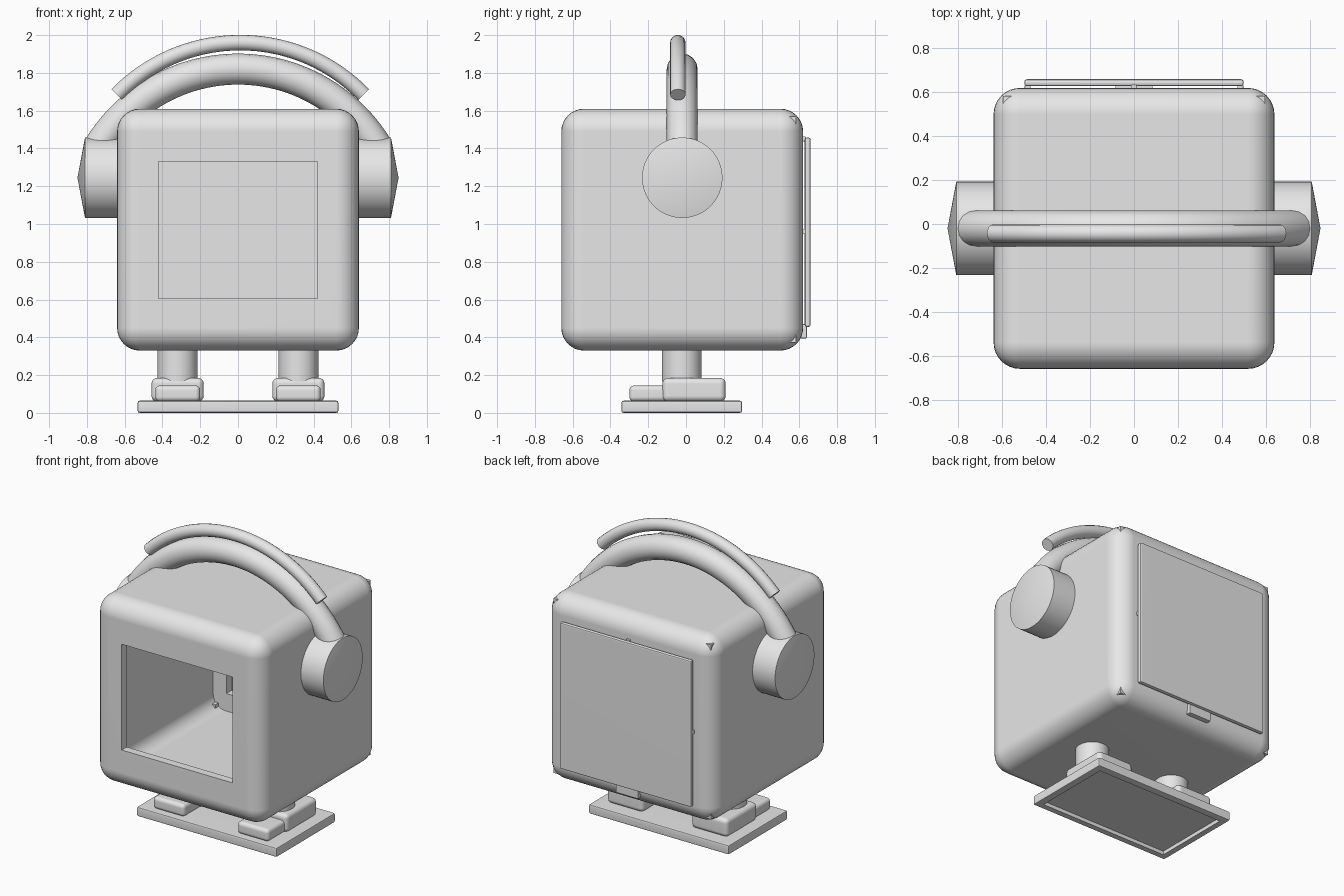
import bpy, bmesh, math
from mathutils import Matrix, Vector

cube = bpy.data.objects.get("Cube")
if cube:
    bpy.data.objects.remove(cube)

GREY = (0.8, 0.8, 0.8, 1)
grey = bpy.data.materials.new("plain_grey")
grey.use_nodes = True
grey.diffuse_color = GREY
grey.node_tree.nodes["Principled BSDF"].inputs["Base Color"].default_value = GREY


def select(obj):
    bpy.ops.object.select_all(action='DESELECT')
    obj.select_set(True)
    bpy.context.view_layer.objects.active = obj


def add_object(name, bm):
    mesh = bpy.data.meshes.new(name)
    bmesh.ops.recalc_face_normals(bm, faces=bm.faces)
    bm.to_mesh(mesh)
    bm.free()
    mesh.materials.append(grey)
    obj = bpy.data.objects.new(name, mesh)
    bpy.context.collection.objects.link(obj)
    return obj


def smooth(obj, weighted=False):
    select(obj)
    bpy.ops.object.shade_smooth_by_angle(angle=math.radians(35))
    if weighted:
        mod = obj.modifiers.new("even_shading", 'WEIGHTED_NORMAL')
        mod.keep_sharp = True


def box(name, x, y, z, radius=0, segments=4, along=None):
    """Box from ranges; along limits the rounding to edges on one axis."""
    bm = bmesh.new()
    bmesh.ops.create_cube(bm, size=1)
    for v in bm.verts:
        v.co = Vector([r[0] if c < 0 else r[1] for c, r in zip(v.co, (x, y, z))])
    if radius:
        edges = [e for e in bm.edges if along is None or
                 abs((e.verts[0].co - e.verts[1].co).normalized()[along]) > 0.9]
        bmesh.ops.bevel(bm, geom=edges, offset=radius, segments=segments,
                        profile=0.5, affect='EDGES')
    return add_object(name, bm)


def cut(obj, cutter):
    mod = obj.modifiers.new("cut", 'BOOLEAN')
    mod.operation = 'DIFFERENCE'
    mod.solver = 'EXACT'
    mod.object = cutter
    select(obj)
    bpy.ops.object.modifier_apply(modifier=mod.name)
    bpy.data.objects.remove(cutter)


def cylinder(name, radius, depth, matrix, tip=0, segments=48):
    """Cylinder along local z, its top optionally raised to a shallow point."""
    bm = bmesh.new()
    bmesh.ops.create_cone(bm, cap_ends=True, segments=segments,
                          radius1=radius, radius2=radius, depth=depth)
    if tip:
        top = [f for f in bm.faces if f.normal.z > 0.9]
        centre = bmesh.ops.poke(bm, faces=top)["verts"][0]
        centre.co.z += tip
    bm.transform(matrix)
    obj = add_object(name, bm)
    smooth(obj)
    return obj


def arch(name, centre, radius, half_angle, thickness, steps=48):
    """Round tube bent along an arc in the xz plane."""
    curve = bpy.data.curves.new(name, 'CURVE')
    curve.dimensions = '3D'
    curve.bevel_depth = thickness
    curve.bevel_resolution = 6
    curve.use_fill_caps = True
    line = curve.splines.new('POLY')
    line.points.add(steps)
    for i, p in enumerate(line.points):
        a = math.radians(half_angle) * (2 * i / steps - 1)
        p.co = (centre[0] + radius * math.sin(a), centre[1],
                centre[2] + radius * math.cos(a), 1)
    curve.materials.append(grey)
    obj = bpy.data.objects.new(name, curve)
    bpy.context.collection.objects.link(obj)
    select(obj)
    bpy.ops.object.convert(target='MESH')
    smooth(bpy.context.object)


# Hollow rounded body with a front window and a rear hatch opening
body = box("body_shell", (-.64, .64), (-.66, .62), (.33, 1.61), .12, 8)
cut(body, box("cavity", (-.58, .58), (-.605, .56), (.39, 1.55), .09, 6, along=1))
cut(body, box("front_window", (-.42, .42), (-.8, -.5), (.605, 1.33)))
cut(body, box("rear_opening", (-.48, .48), (.5, .8), (.51, 1.42)))
smooth(body, True)

# Small square corners showing through the rear rounding
for sx in (-1, 1):
    for sz in (-1, 1):
        box("rear_corner", sorted((sx * .54, sx * .598)), (.525, .583),
            sorted((.97 + sz * .54, .97 + sz * .598)))

# Rear door, its latch tab and small stops
smooth(box("rear_door", (-.5, .5), (.628, .66), (.455, 1.458), .012, 2), True)
smooth(box("door_latch", (-.085, .085), (.6, .64), (.395, .47), .006, 2), True)
for x, z in ((0, 1.45), (-.485, .96), (.485, .96)):
    box("door_stop", (x - .014, x + .014), (.6, .634), (z - .014, z + .014), .005, 2)

# Headphones
for side, s in (("left", 1), ("right", -1)):
    turn = Matrix.Rotation(s * math.pi / 2, 4, 'Y')
    cylinder(side + "_ear_cup", .213, .21,
             Matrix.Translation((s * .705, -.02, 1.245)) @ turn, tip=.04)
arch("headband", (0, -.02, .955), .865, 58, .082)
arch("upper_band", (.012, -.043, 1.047), .913, 45.7, .041)

# Legs and shoes
for side, s in (("left", 1), ("right", -1)):
    cylinder(side + "_leg", .105, .2, Matrix.Translation((s * .32, -.022, .265)))
    shoe = box(side + "_shoe", sorted((s * .182, s * .458)), (-.125, .21), (.06, .185), .03)
    toe = box(side + "_toe", sorted((s * .2, s * .438)), (-.3, -.08), (.06, .145), .025)
    smooth(shoe, True)
    smooth(toe, True)

# Base plate with a recessed underside
base = box("base_plate", (-.532, .532), (-.342, .297), (0, .065), .012, 2)
cut(base, box("base_recess", (-.485, .485), (-.295, .25), (-.1, .025)))
smooth(base, True)
